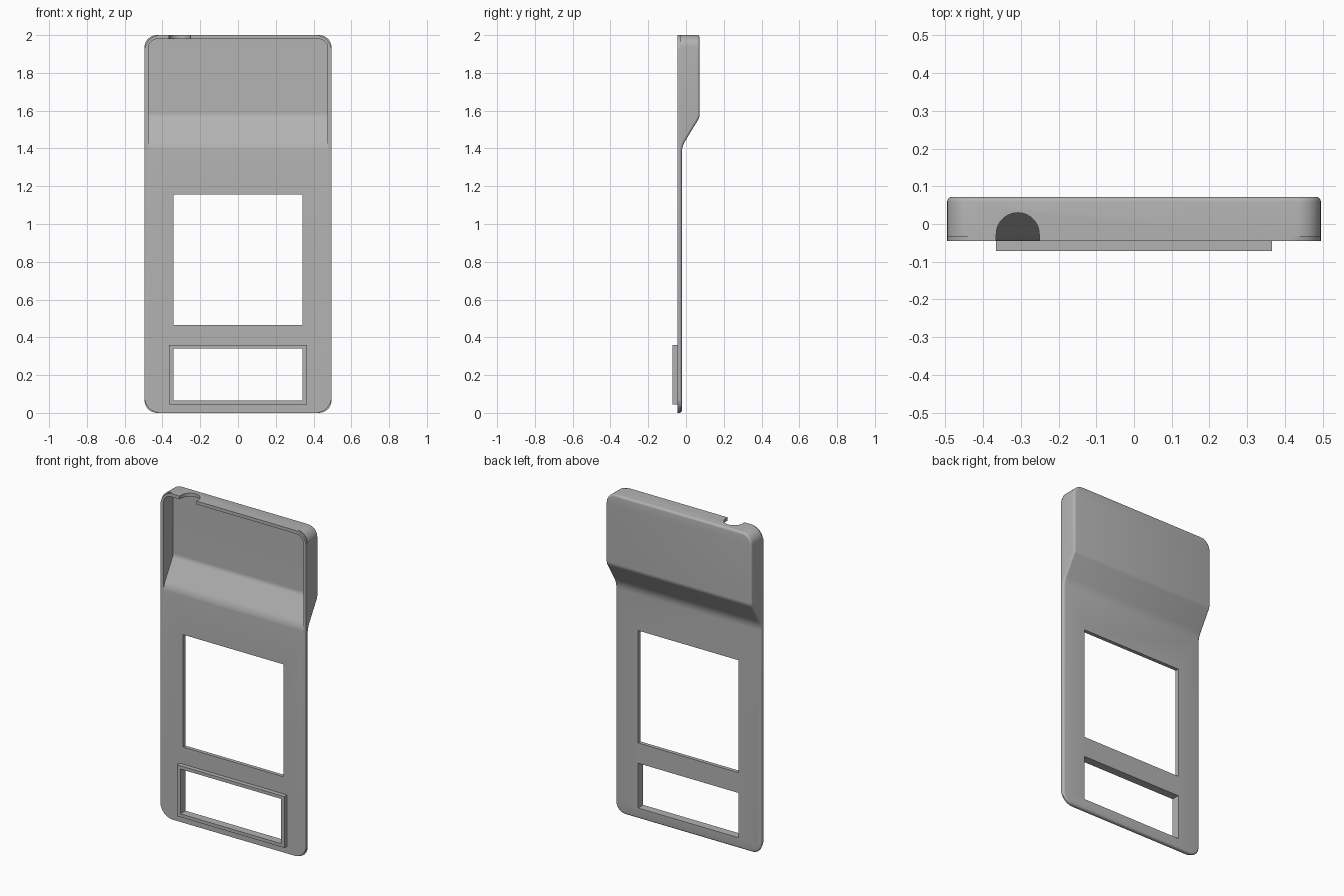
import bpy, bmesh, math
from mathutils import Vector

if "Cube" in bpy.data.objects:
    bpy.data.objects.remove(bpy.data.objects["Cube"])

FRONT, PLATE_BACK, POD_BACK = -0.045, -0.022, 0.072
HALF_W, HEIGHT = 0.495, 2.0

grey = bpy.data.materials.new("plain grey")
grey.diffuse_color = (0.45, 0.45, 0.45, 1)
grey.use_nodes = True
grey.node_tree.nodes["Principled BSDF"].inputs["Base Color"].default_value = grey.diffuse_color


def rounded(points, steps=8):
    """Turn (a, b, radius) corners into a 2D outline with arcs."""
    out, n = [], len(points)
    for i, (a, b, r) in enumerate(points):
        p = Vector((a, b))
        if not r:
            out.append(p)
            continue
        u = (Vector(points[i - 1][:2]) - p).normalized()
        v = (Vector(points[(i + 1) % n][:2]) - p).normalized()
        half = u.angle(v) / 2
        centre = p + (u + v).normalized() * r / math.sin(half)
        start, end = p + u * r / math.tan(half), p + v * r / math.tan(half)
        s, e = start - centre, end - centre
        sweep = math.pi - 2 * half
        for k in range(steps + 1):
            t = sweep * k / steps
            out.append(centre + (s * math.sin(sweep - t) + e * math.sin(t)) / math.sin(sweep))
    return out


def prism(name, outline, axis, lo, hi):
    """Extrude a 2D outline along x (outline y,z), y (x,z) or z (x,y)."""
    place = {"x": lambda p, d: (d, p[0], p[1]),
             "y": lambda p, d: (p[0], d, p[1]),
             "z": lambda p, d: (p[0], p[1], d)}[axis]
    bm = bmesh.new()
    base = bm.faces.new([bm.verts.new(place(p, lo)) for p in outline])
    move = Vector(place((0, 0), hi - lo))
    ext = bmesh.ops.extrude_face_region(bm, geom=[base], use_keep_orig=True)
    bmesh.ops.translate(bm, vec=move, verts=[g for g in ext["geom"] if isinstance(g, bmesh.types.BMVert)])
    bmesh.ops.recalc_face_normals(bm, faces=bm.faces)
    mesh = bpy.data.meshes.new(name)
    bm.to_mesh(mesh)
    bm.free()
    obj = bpy.data.objects.new(name, mesh)
    bpy.context.collection.objects.link(obj)
    mesh.materials.append(grey)
    return obj


def bevel(obj, choose, size, segments):
    bm = bmesh.new()
    bm.from_mesh(obj.data)
    bmesh.ops.bevel(bm, geom=[e for e in bm.edges if choose(e)], offset=size,
                    segments=segments, profile=0.5, affect="EDGES", clamp_overlap=False)
    bmesh.ops.recalc_face_normals(bm, faces=bm.faces)
    bm.to_mesh(obj.data)
    bm.free()


def combine(obj, other, operation):
    mod = obj.modifiers.new("combine", "BOOLEAN")
    mod.operation, mod.solver, mod.object = operation, "EXACT", other
    bpy.context.view_layer.objects.active = obj
    bpy.ops.object.modifier_apply(modifier=mod.name)
    bpy.data.objects.remove(other, do_unlink=True)


def rect(x, z0, z1):
    return [(-x, z0), (x, z0), (x, z1), (-x, z1)]


def along_y_at(*heights):
    def choose(e):
        a, b = (v.co for v in e.verts)
        return (abs(a.x - b.x) < 1e-5 and abs(a.z - b.z) < 1e-5
                and any(abs(a.z - h) < 1e-4 for h in heights))
    return choose


# Cover: thin plate that steps back into a deeper pod
cover = prism("cover", rounded([
    (FRONT, 0, 0), (PLATE_BACK, 0, 0), (PLATE_BACK, 1.41, 0.12),
    (POD_BACK, 1.565, 0.05), (POD_BACK, HEIGHT, 0), (FRONT, HEIGHT, 0)]),
    "x", -HALF_W, HALF_W)
bevel(cover, along_y_at(0, HEIGHT), 0.065, 8)
# Soft rim around the back
bevel(cover, lambda e: e.calc_face_angle(0) > 1 and all(v.co.y > -0.03 for v in e.verts), 0.013, 4)

# Hollow of the pod, open to the front
hollow = prism("hollow", rounded([
    (-0.1, 1.2, 0), (-0.046, 1.2, 0), (-0.046, 1.415, 0.12),
    (0.049, 1.572, 0.05), (0.049, 1.98, 0), (-0.1, 1.98, 0)]), "x", -0.475, 0.475)
bevel(hollow, along_y_at(1.98), 0.05, 8)
combine(cover, hollow, "DIFFERENCE")

# Raised frame around the lower window
combine(cover, prism("frame", rect(0.365, 0.045, 0.36), "y", -0.072, -0.035), "UNION")

# Two windows
for z0, z1 in ((0.065, 0.34), (0.465, 1.155)):
    combine(cover, prism("window", rect(0.341, z0, z1), "y", -0.2, 0.2), "DIFFERENCE")

# Half-round cable notch in the top wall
arc = [(-0.308 + 0.057 * math.cos(math.pi * k / 20), -0.027 + 0.057 * math.sin(math.pi * k / 20))
       for k in range(21)]
combine(cover, prism("notch", [(-0.251, -0.1)] + arc + [(-0.365, -0.1)], "z", 1.93, 2.1), "DIFFERENCE")

# Shallow steps at the four front corners
R = 0.085
for sx in (-1, 1):
    for sz in (-1, 1):
        pts = [(0.52, 1.02), (0.52, 1.0 - R)]
        pts += [(HALF_W + 0.0005 - R + R * math.cos(math.pi / 2 * k / 8),
                 1.0005 - R + R * math.sin(math.pi / 2 * k / 8)) for k in range(9)]
        pts += [(HALF_W - R, 1.02)]
        step = prism("step", [(sx * x, 1 + sz * z) for x, z in pts], "y", -0.1, -0.033)
        combine(cover, step, "DIFFERENCE")

bpy.ops.object.select_all(action="DESELECT")
cover.select_set(True)
bpy.context.view_layer.objects.active = cover
bpy.ops.object.shade_smooth_by_angle(angle=math.radians(30))
